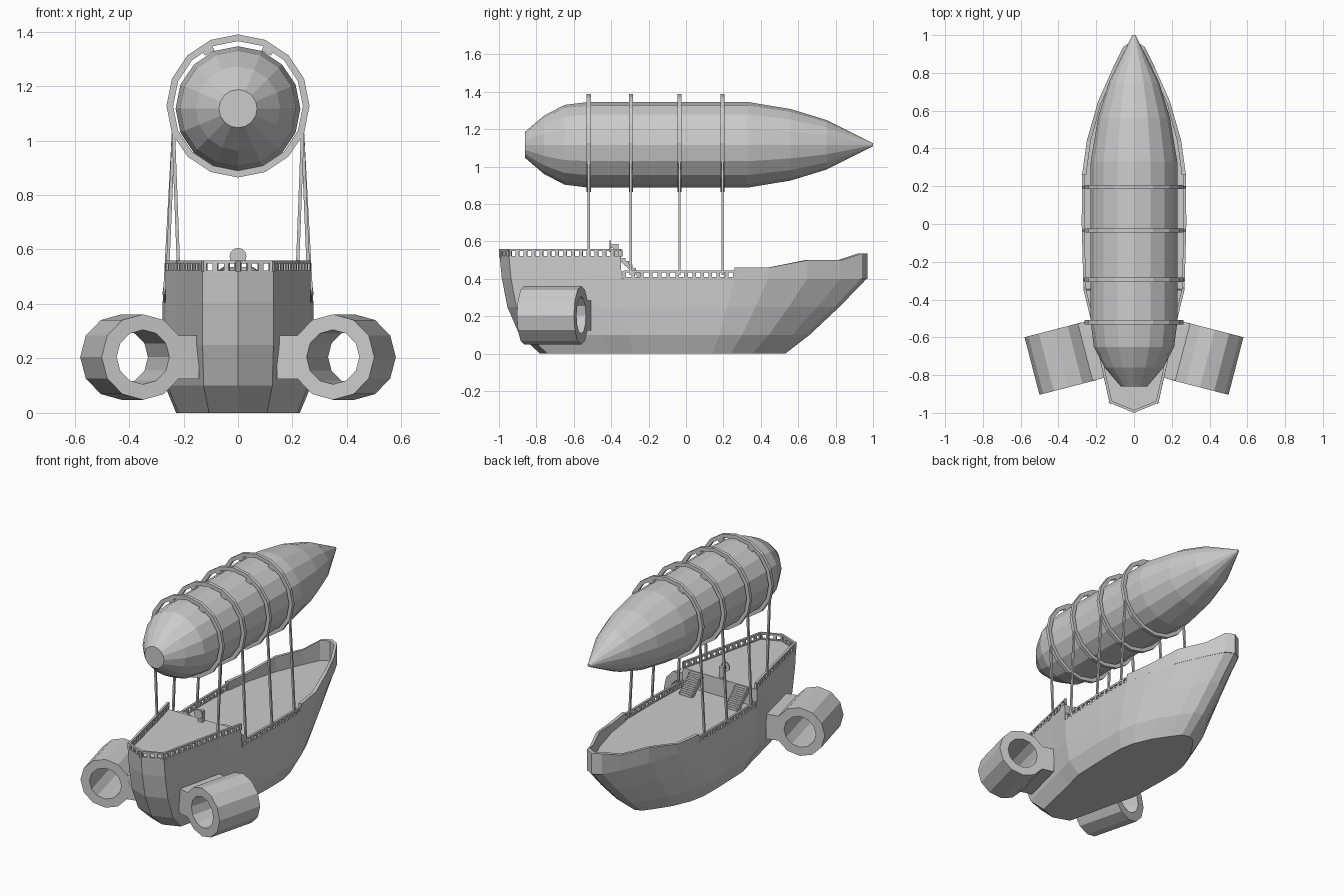
import bpy, bmesh, math
from mathutils import Vector, Matrix

if "Cube" in bpy.data.objects:
    bpy.data.objects.remove(bpy.data.objects["Cube"])

grey = bpy.data.materials.new("light grey")
grey.diffuse_color = (0.6, 0.6, 0.6, 1)
grey.use_nodes = True
grey.node_tree.nodes["Principled BSDF"].inputs["Base Color"].default_value = grey.diffuse_color

# half outline of the hull seen from above: x, y, height of the top edge
OUT = [(0, -1.0, .56), (.13, -.95, .56), (.225, -.52, .56), (.267, -.35, .56),
       (.277, 0, .445), (.275, .26, .46), (.25, .44, .46), (.19, .65, .50),
       (.11, .83, .50), (.055, .94, .535), (0, .97, .535)]
# height, stern reach, bow reach, width factor
LEVELS = [(0, .78, .53, .82), (.1, .89, .66, .97), (.25, .955, .82, 1),
          (.405, .985, .97, 1), (.56, 1, .97, 1)]


def finish(name, bm):
    bmesh.ops.recalc_face_normals(bm, faces=bm.faces)
    me = bpy.data.meshes.new(name)
    bm.to_mesh(me)
    bm.free()
    me.materials.append(grey)
    ob = bpy.data.objects.new(name, me)
    bpy.context.collection.objects.link(ob)
    return ob


def half(z):
    """Half outline at height z."""
    for a, b in zip(LEVELS, LEVELS[1:]):
        if a[0] <= z <= b[0]:
            t = (z - a[0]) / (b[0] - a[0])
            s, f, w = (a[i] + (b[i] - a[i]) * t for i in (1, 2, 3))
            break
    return [Vector((x * w, y * (s if y < 0 else f / .97), z)) for x, y, _ in OUT]


def closed(pts):
    """Mirror a half outline into a full loop."""
    return pts + [Vector((-p.x, p.y, p.z)) for p in reversed(pts) if p.x > 1e-5]


def loft(bm, loops, cap=True, wrap=False):
    rows = [[bm.verts.new(p) for p in lp] for lp in loops]
    n = len(rows[0])
    pairs = list(zip(rows, rows[1:])) + ([(rows[-1], rows[0])] if wrap else [])
    for a, b in pairs:
        for i in range(n):
            j = (i + 1) % n
            bm.faces.new((a[i], a[j], b[j], b[i]))
    if cap and not wrap:
        bm.faces.new(rows[0])
        bm.faces.new(rows[-1])


def box(bm, c, size, rot=None):
    m = Matrix.Translation(c) @ (rot or Matrix()) @ Matrix.Diagonal((*size, 1))
    bmesh.ops.create_cube(bm, size=1, matrix=m)


def beam(bm, p, q, w, h):
    d = Vector(q) - Vector(p)
    rot = d.to_track_quat('Y', 'Z').to_matrix().to_4x4()
    box(bm, (Vector(p) + Vector(q)) / 2, (w, d.length, h), rot)


def circle(r, y, cz, n):
    return [Vector((r * math.sin(2 * math.pi * i / n), y,
                    cz + r * math.cos(2 * math.pi * i / n))) for i in range(n)]


def side_x(y):
    """Half width of the hull top at y."""
    for a, b in zip(OUT, OUT[1:]):
        if a[1] <= y <= b[1]:
            return a[0] + (b[0] - a[0]) * (y - a[1]) / (b[1] - a[1])


# hull up to the main deck
bm = bmesh.new()
loft(bm, [closed(half(z)) for z in (0, .1, .25, .405)])
finish("hull", bm)

# raised stern deck
bm = bmesh.new()
loft(bm, [closed(half(z)[:4]) for z in (.405, .517)])
finish("stern_deck", bm)

# solid wall around the bow
bm = bmesh.new()
fore = OUT[5:]
path = fore + [(-x, y, z) for x, y, z in reversed(fore[:-1])]
sections = []
for x, y, z in path:
    xi, yi = x * .92, .26 + (y - .26) * .965
    sections.append([Vector((x, y, .40)), Vector((x, y, z)),
                     Vector((xi, yi, z)), Vector((xi, yi, .40))])
loft(bm, sections)
finish("bow_wall", bm)


# railings: bottom strip, top bar and balusters
def railing(name, pts, z0, z1, pitch=.045):
    bm = bmesh.new()
    for a, b in zip(pts, pts[1:]):
        a, b = Vector((*a, 0)), Vector((*b, 0))
        up = Vector((0, 0, 1))
        beam(bm, a + up * (z1 - .006), b + up * (z1 - .006), .014, .012)
        beam(bm, a + up * (z0 + .002), b + up * (z0 + .002), .014, .008)
        n = max(1, round((b - a).length / pitch))
        rot = (b - a).to_track_quat('Y', 'Z').to_matrix().to_4x4()
        for i in range(n + 1):
            box(bm, a.lerp(b, i / n) + up * (z0 + z1) / 2, (.012, .019, z1 - z0 - .004), rot)
    finish(name, bm)


stern = [(max(x - .007, 0), y + (.008 if y < -.9 else 0)) for x, y, _ in OUT[:4]]
railing("stern_railing", [(-x, y) for x, y in reversed(stern[1:])] + stern, .517, .56)
for s, side in ((1, "right"), (-1, "left")):
    railing(side + "_railing", [(s * (x - .007), y) for x, y in
                                ((.268, -.33), (.277, 0), (.275, .26))], .405, .445)

# stairs from the main deck to the stern deck
bm = bmesh.new()
for s in (-1, 1):
    for i in range(6):
        box(bm, (s * .165, -.335 + i * .019, .507 - i * .018), (.085, .021, .012))
        box(bm, (s * .165, -.327 + i * .019, .497 - i * .018), (.085, .006, .02))
    for e in (-.044, .044):
        beam(bm, (s * .165 + e, -.342, .50), (s * .165 + e, -.235, .405), .006, .022)
finish("stairs", bm)

# steering stand and wheel
bm = bmesh.new()
box(bm, (0, -.375, .55), (.03, .03, .075))
box(bm, (0, -.383, .575), (.016, .045, .02))
loft(bm, [circle(.031, -.41, .575, 12), circle(.031, -.402, .575, 12)])
finish("steering_wheel", bm)

# balloon
bm = bmesh.new()
profile = [(-.86, .07), (-.76, .155), (-.65, .213), (-.52, .229), (.33, .229),
           (.56, .191), (.75, .133), (1.0, .008)]
loft(bm, [circle(r, y, 1.117, 16) for y, r in profile])
finish("balloon", bm)

# rings around the balloon, their spacer blocks, and the ropes
for k, y in enumerate((-.52, -.295, -.035, .195)):
    bm = bmesh.new()
    loft(bm, [circle(r, y + d, 1.127, 16) for r, d in
              ((.2625, -.011), (.2625, .011), (.238, .011), (.238, -.011))], wrap=True)
    for a in (-.48, .48):
        box(bm, (.234 * math.sin(a), y, 1.122 + .234 * math.cos(a)), (.04, .02, .02),
            Matrix.Rotation(a, 4, 'Y'))
    finish("balloon_ring_%d" % (k + 1), bm)
    bm = bmesh.new()
    foot = .55 if y < -.4 else .42
    for s in (-1, 1):
        beam(bm, (s * .237, y, 1.03), (s * (side_x(y) - .006), y, foot), .012, .012)
    finish("ropes_%d" % (k + 1), bm)

# hollow engines on short mounts, angled to follow the hull
for s, side in ((1, "right"), (-1, "left")):
    bm = bmesh.new()
    L = .1575
    loft(bm, [circle(r, y, 0, 12) for r, y in
              ((.157, -L), (.157, L), (.1, L), (.1, -L))], wrap=True)
    box(bm, (-s * .17, 0, 0), (.085, 2 * L - .002, .16))
    m = Matrix.Translation((s * .388, -.7125, .205)) @ Matrix.Rotation(-s * math.radians(14.5), 4, 'Z')
    bmesh.ops.transform(bm, matrix=m, verts=bm.verts)
    finish(side + "_engine", bm)
